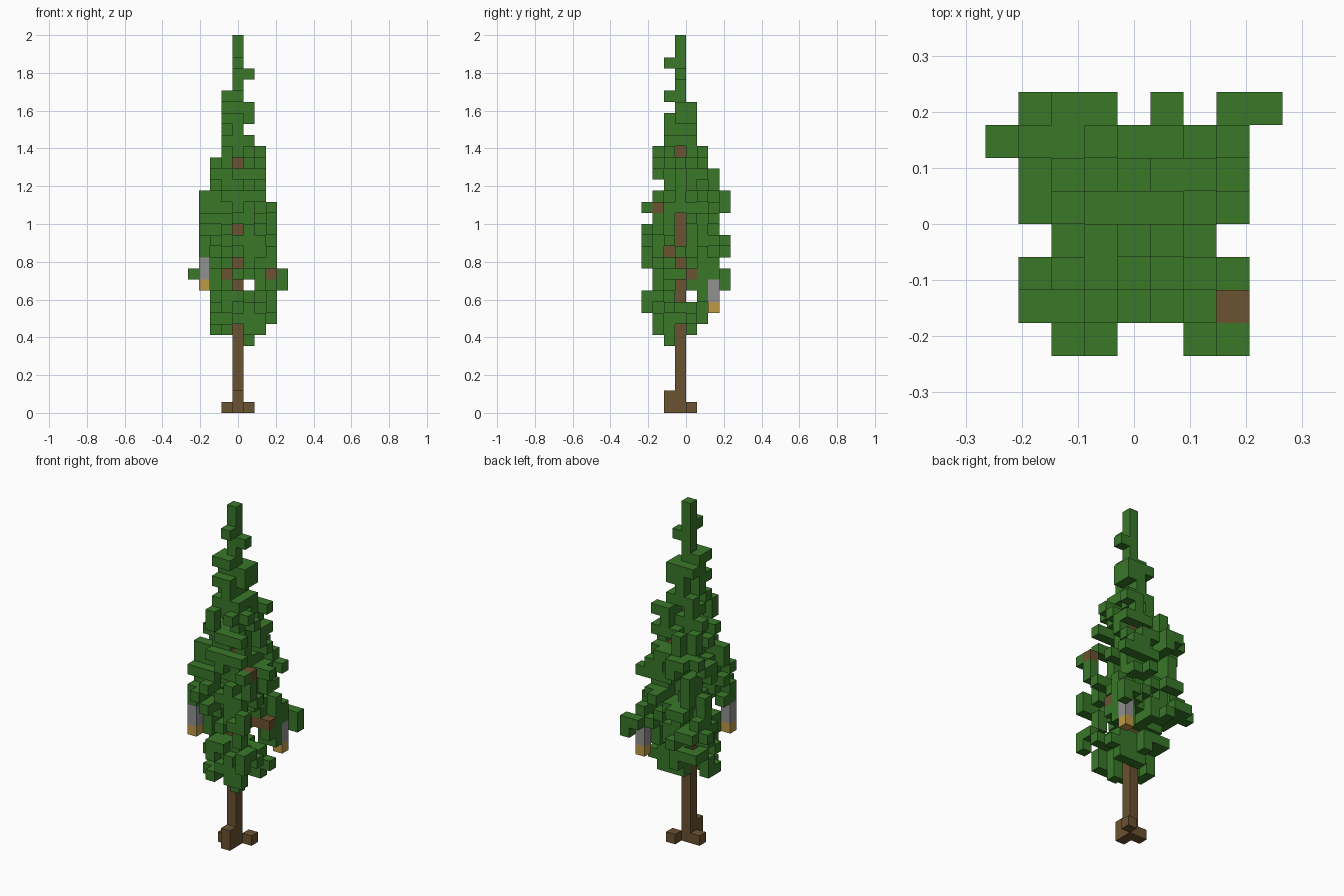
import bpy
import bmesh
import random
from mathutils import Vector

random.seed(7)
CELL = 2 / 34
TRUNK_Y = -1           # grid row of the trunk
CROWN_BASE = 7         # lowest full leaf layer
TRUNK_TOP = 24         # trunk is wooden below this layer, leafy above

if "Cube" in bpy.data.objects:
    bpy.data.objects.remove(bpy.data.objects["Cube"])


def material(name, rgb):
    mat = bpy.data.materials.new(name)
    mat.use_nodes = True
    mat.diffuse_color = (*rgb, 1)
    node = mat.node_tree.nodes["Principled BSDF"]
    node.inputs["Base Color"].default_value = (*rgb, 1)
    node.inputs["Roughness"].default_value = 0.9
    return mat


GREEN = material("leaf green", (0.041, 0.185, 0.022))
BROWN = material("bark brown", (0.145, 0.085, 0.030))
GREY = material("pod grey", (0.29, 0.285, 0.29))
OCHRE = material("tip ochre", (0.51, 0.32, 0.062))


def block_object(name, cells, mat):
    """Join grid cells into one mesh, keeping only the exposed faces."""
    bm = bmesh.new()
    for cell in cells:
        centre = Vector((cell[0], cell[1] + 0.5, cell[2] + 0.5))
        for axis in range(3):
            for sign in (-1, 1):
                n = Vector((0, 0, 0))
                n[axis] = sign
                if tuple(int(c + d) for c, d in zip(cell, n)) in cells:
                    continue
                u = Vector((0, 0, 0))
                u[(axis + 1) % 3] = 1
                v = n.cross(u)
                corners = (-u - v, u - v, u + v, v - u)
                bm.faces.new([bm.verts.new((centre + (n + c) / 2) * CELL)
                              for c in corners])
    bmesh.ops.remove_doubles(bm, verts=bm.verts, dist=CELL / 100)
    mesh = bpy.data.meshes.new(name)
    bm.to_mesh(mesh)
    bm.free()
    mesh.materials.append(mat)
    obj = bpy.data.objects.new(name, mesh)
    bpy.context.collection.objects.link(obj)


# Trunk with roots and short branches
wood = {(0, TRUNK_Y, k) for k in range(TRUNK_TOP)}
wood |= {(0, -2, 0), (0, -2, 1), (-1, -1, 0), (1, 0, 0)}
wood |= {(-1, 0, 12), (2, 0, 12), (3, 0, 12), (1, -2, 14), (3, -3, 18)}

# Hanging pods: grey body with an ochre tip
pods = {"front_pod": (-3, -3, 11), "back_pod": (3, 2, 9)}
taken = set(wood)
for name, (x, y, k) in pods.items():
    body = {(x, y, k + 1), (x, y, k + 2)}
    tip = {(x, y, k)}
    block_object(name + "_body", body, GREY)
    block_object(name + "_tip", tip, OCHRE)
    taken |= body | tip

# Crown plan, back row first
PLAN = [".###.#.##",
        "########.",
        ".#######.",
        ".#######.",
        "..#####..",
        ".#######.",
        ".#######.",
        "..##.###."]
plan_cells = {(col - 4, 3 - row) for row, line in enumerate(PLAN)
              for col, mark in enumerate(line) if mark == "#"}

# Crown extents per layer, upward: left, right, front, back
EXTENTS = [(-2, 2, -3, 0), (-2, 3, -3, 1), (-2, 3, -4, 1), (-2, 3, -4, 1),
           (-2, 4, -3, 3), (-4, 4, -3, 3), (-3, 3, -4, 2), (-3, 3, -4, 3),
           (-3, 3, -4, 3), (-3, 3, -4, 2), (-3, 3, -3, 2), (-3, 3, -4, 3),
           (-3, 2, -3, 3), (-2, 2, -2, 2), (-2, 2, -3, 2), (-2, 2, -3, 1),
           (-1, 2, -3, 1), (-1, 1, -2, 0), (-1, 0, -2, 0), (-1, 1, -2, 0),
           (-1, 1, -1, 0), (-1, 0, -2, -1)]

# Gaps in the foliage that show the wood, and gaps right through
FRONT_GAPS = {(0, 7), (0, 11), (0, 13), (0, 16), (0, 22), (-1, 12)}
SIDE_GAPS = {(-1, k) for k in (7, 10, 11, 13, 15, 16, 17, 23)}
SIDE_GAPS |= {(-2, 14), (-3, 18), (0, 12)}


def open_gap(x, y, k):
    if (x, k) == (1, 11) or (y, k) == (0, 10):
        return True
    if 11 <= k <= 13 and (x, y) in ((-2, -3), (-3, -2)):
        return True        # air around the front pod
    front = (x, k) in FRONT_GAPS and y < (0 if x else TRUNK_Y)
    side = (y, k) in SIDE_GAPS and x > (0 if y == TRUNK_Y else 1)
    return front or side


def inside_taper(x, y, k):
    """Trim the crown's corners towards the top and the bottom."""
    dy = y - TRUNK_Y
    if k >= 20:
        return -3 <= x + dy <= 4 and abs(x - dy) <= 4
    if k <= 10:
        return -3 <= x + dy <= 4 and x - dy >= -4
    if k >= 17:
        return abs(x) + abs(dy) <= 6
    return x + dy <= 6 or k <= 12


# Foliage starts from the spire and the tips of the boughs
leaves = {(0, TRUNK_Y, k) for k in range(TRUNK_TOP, 34)}
leaves |= {(1, -1, 30), (0, -2, 31), (1, -2, 6), (1, -2, 7)}
leaves |= {(-3, -3, 14), (-3, -3, 15), (-2, -3, 15)}
leaves |= {(3, 3, 12), (3, 2, 12), (2, 2, 12), (4, 3, 11)}
leaves |= {(3, 1, 10), (3, 1, 11), (2, 1, 11)}
leaves |= {(-3, 2, 12), (-3, 3, 12), (-2, 2, 12)}
leaves |= {(3, -4, 9), (3, -4, 13), (2, -4, 13), (3, -4, 18)}

# It grows downward layer by layer, and is thicker near the trunk
for step in reversed(range(len(EXTENTS))):
    k = CROWN_BASE + step
    left, right, front, back = EXTENTS[step]
    options = [(x, y, k) for x, y in sorted(plan_cells)
               if left <= x <= right and front <= y <= back
               and (x, y, k) not in taken and not open_gap(x, y, k)
               and inside_taper(x, y, k)]
    for x, y, _ in options:
        chance = 0.45 if (x, y, k + 1) in leaves else 0.37
        if max(abs(x), abs(y - TRUNK_Y)) <= 1:
            chance += 0.2
        if random.random() < chance:
            leaves.add((x, y, k))
    # Every row and column of the layer gets at least one leaf
    lines = [[c for c in options if c[0] == x and (x or c[1] < TRUNK_Y)]
             for x in range(left, right + 1)]
    lines += [[c for c in options if c[1] == y and (y != TRUNK_Y or c[0] > 0)]
              for y in range(front, back + 1)]
    for line in lines:
        if line and not leaves.intersection(line):
            leaves.add(random.choice(line))

# Tie loose leaves to the crown with one more leaf towards the trunk
STEPS = [(1, 0, 0), (-1, 0, 0), (0, 1, 0), (0, -1, 0), (0, 0, 1), (0, 0, -1)]
for x, y, k in sorted(leaves):
    around = {(x + a, y + b, k + c) for a, b, c in STEPS}
    if around & (leaves | wood):
        continue
    dy = y - TRUNK_Y
    if abs(x) >= abs(dy):
        link = (x - (1 if x > 0 else -1), y, k)
    else:
        link = (x, y - (1 if dy > 0 else -1), k)
    if link not in taken and not open_gap(*link):
        leaves.add(link)

block_object("trunk", wood, BROWN)
block_object("foliage", leaves, GREEN)
